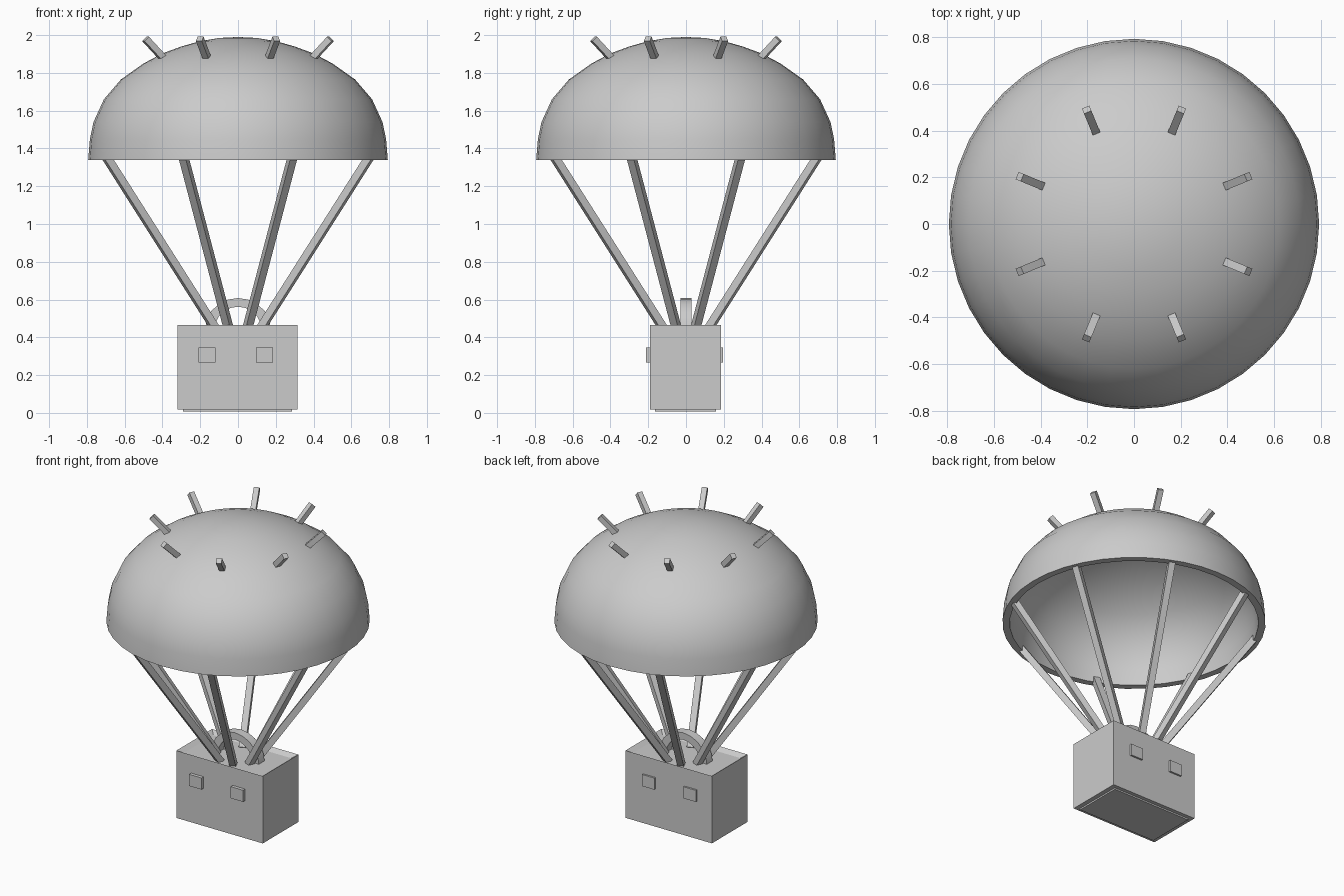
import bpy, bmesh
from math import cos, sin, pi, radians
from mathutils import Vector

if "Cube" in bpy.data.objects:
    bpy.data.objects.remove(bpy.data.objects["Cube"])


def finish(bm, name, smooth=False):
    bmesh.ops.recalc_face_normals(bm, faces=bm.faces)
    mesh = bpy.data.meshes.new(name)
    bm.to_mesh(mesh)
    bm.free()
    ob = bpy.data.objects.new(name, mesh)
    bpy.context.collection.objects.link(ob)
    if smooth:
        bpy.ops.object.select_all(action='DESELECT')
        ob.select_set(True)
        bpy.context.view_layer.objects.active = ob
        bpy.ops.object.shade_smooth_by_angle(angle=radians(35))
    return ob


def box_bm(lo, hi):
    bm = bmesh.new()
    bmesh.ops.create_cube(bm, size=1)
    lo, hi = Vector(lo), Vector(hi)
    for v in bm.verts:
        v.co = Vector((lo[i] + hi[i]) / 2 + v.co[i] * (hi[i] - lo[i]) for i in range(3))
    return bm


def strut(name, a, b, angle, width):
    """Square bar between two (radius, height) points in a radial plane."""
    a, b = Vector(a), Vector(b)
    d = (b - a).normalized()
    n = Vector((-d.y, d.x)) * width / 2
    t = Vector((-sin(angle), cos(angle), 0)) * width / 2
    bm = bmesh.new()
    rings = []
    for p in (a, b):
        ring = []
        for sn, st in ((-1, -1), (1, -1), (1, 1), (-1, 1)):
            q = p + n * sn
            ring.append(bm.verts.new(Vector((q.x * cos(angle), q.x * sin(angle), q.y)) + t * st))
        rings.append(ring)
        bm.faces.new(ring)
    for i in range(4):
        j = (i + 1) % 4
        bm.faces.new((rings[0][i], rings[0][j], rings[1][j], rings[1][i]))
    return finish(bm, name)


# Canopy: hollow dome, lathed from an outer and inner profile
outer = [(0, 1.99), (0.10, 1.985), (0.20, 1.968), (0.30, 1.94), (0.40, 1.903), (0.50, 1.85),
         (0.62, 1.765), (0.71, 1.66), (0.765, 1.54), (0.784, 1.45), (0.793, 1.34)]
inner = [(r * 0.945, 1.34 + (z - 1.34) * 0.93) for r, z in reversed(outer)]
bm = bmesh.new()
verts = [bm.verts.new((r, 0, z)) for r, z in outer + inner]
edges = [bm.edges.new(pair) for pair in zip(verts, verts[1:])]
bmesh.ops.spin(bm, geom=verts + edges, cent=(0, 0, 0), axis=(0, 0, 1),
               angle=2 * pi, steps=40, use_duplicate=False)
bmesh.ops.remove_doubles(bm, verts=bm.verts, dist=0.0005)
finish(bm, "canopy", True)

# Suspension lines and the short pegs on top of the canopy
for i in range(8):
    ang = radians(22.5 + 45 * i)
    strut(f"suspension_line_{i}", (0.125, 0.44), (0.765, 1.37), ang, 0.04)
    strut(f"canopy_peg_{i}", (0.41, 1.86), (0.53, 1.98), ang, 0.034)

# Case body with a shallow recessed top
bm = box_bm((-0.32, -0.19, 0.018), (0.315, 0.185, 0.465))
top = [f for f in bm.faces if f.normal.z > 0.9]
bmesh.ops.inset_region(bm, faces=top, thickness=0.045)
for v in top[0].verts:
    v.co.z -= 0.02
finish(bm, "case_body")

# Thin base plate under the case
finish(box_bm((-0.29, -0.165, 0.008), (0.285, 0.16, 0.03)), "base_plate")

# Latches on the front and back of the case
for side, y0, y1 in (("front", -0.212, -0.17), ("back", 0.17, 0.197)):
    for x in (-0.165, 0.14):
        finish(box_bm((x - 0.045, y0, 0.268), (x + 0.045, y1, 0.345)),
               f"{side}_latch_{'left' if x < 0 else 'right'}")

# Arched carrying handle: swept rectangle
bm = bmesh.new()
rings = []
for k in range(11):
    a = pi * k / 10
    rings.append([bm.verts.new((r * cos(a), y, 0.44 + h * sin(a)))
                  for r, h, y in ((0.175, 0.168, -0.03), (0.175, 0.168, 0.03),
                                  (0.125, 0.122, 0.03), (0.125, 0.122, -0.03))])
for p, q in zip(rings, rings[1:]):
    for i in range(4):
        j = (i + 1) % 4
        bm.faces.new((p[i], p[j], q[j], q[i]))
bm.faces.new(rings[0])
bm.faces.new(rings[-1])
finish(bm, "handle", True)
